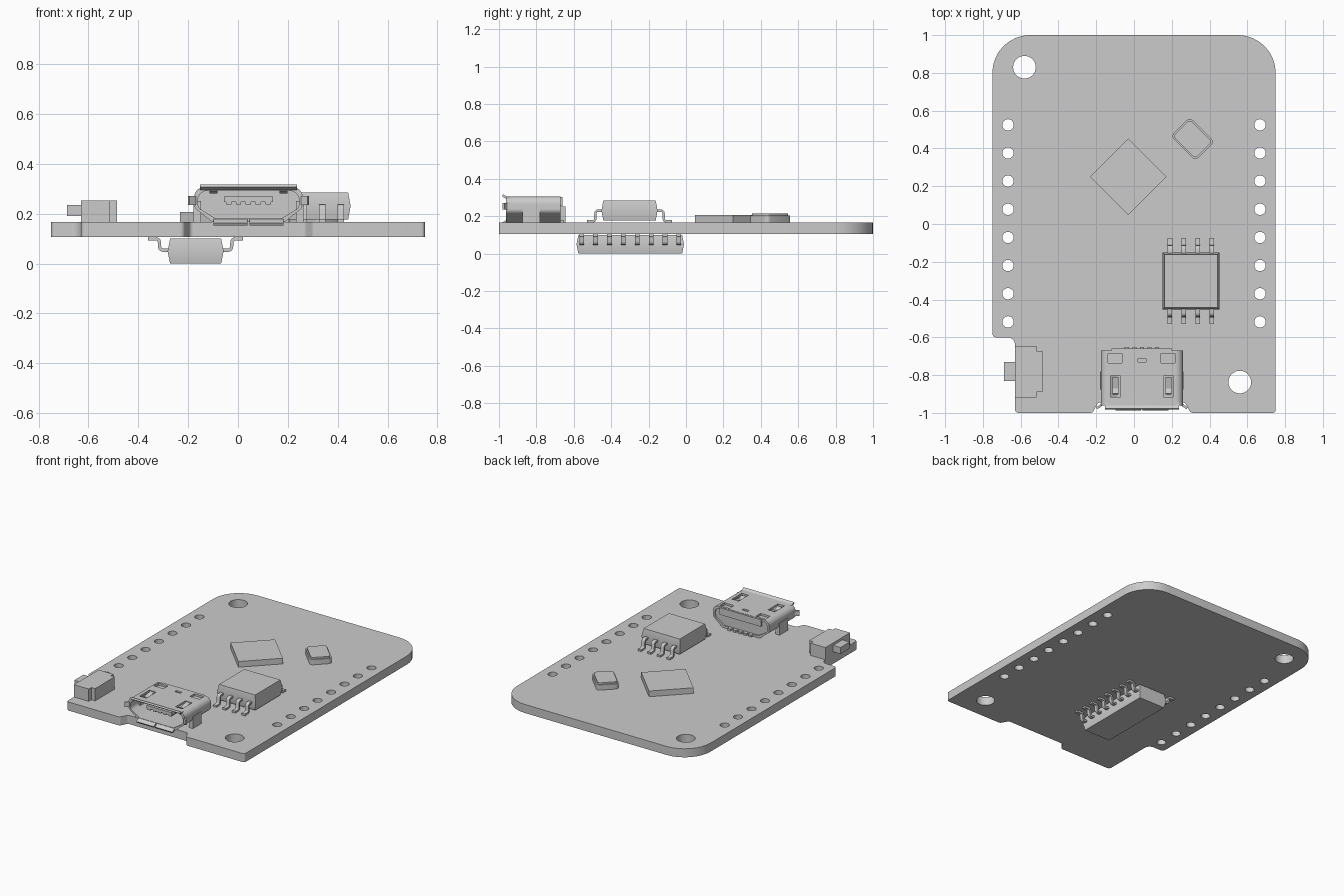
import bpy, bmesh, math
from mathutils import Vector, Matrix

if "Cube" in bpy.data.objects:
    bpy.data.objects.remove(bpy.data.objects["Cube"])

grey = bpy.data.materials.new("plain_grey")
grey.use_nodes = True
COLOUR = (0.6, 0.6, 0.6, 1)
grey.diffuse_color = COLOUR
grey.node_tree.nodes["Principled BSDF"].inputs["Base Color"].default_value = COLOUR
parts = []

# Board faces in z
Z0, Z1 = 0.106, 0.166


def add(name, bm):
    mesh = bpy.data.meshes.new(name)
    bmesh.ops.recalc_face_normals(bm, faces=bm.faces)
    bm.to_mesh(mesh)
    bm.free()
    mesh.materials.append(grey)
    ob = bpy.data.objects.new(name, mesh)
    bpy.context.collection.objects.link(ob)
    parts.append(ob)
    return ob


def fillet(corners, closed=True, n=8):
    """Round (x, y, radius) corners with arcs."""
    out, count = [], len(corners)
    for i, (x, y, r) in enumerate(corners):
        p = Vector((x, y))
        if r == 0 or (not closed and i in (0, count - 1)):
            out.append(p)
            continue
        a = (Vector(corners[i - 1][:2]) - p).normalized()
        b = (Vector(corners[(i + 1) % count][:2]) - p).normalized()
        half = a.angle(b) / 2
        centre = p + (a + b).normalized() * r / math.sin(half)
        u, v = ((p + d * r / math.tan(half) - centre).normalized() for d in (a, b))
        for k in range(n + 1):
            t = 2 * (math.pi / 2 - half)
            out.append(centre + r * (u * math.sin(t * (1 - k / n)) + v * math.sin(t * k / n))
                       / math.sin(t))
    return out


def circle(x, y, r, n=32):
    return [Vector((x + r * math.cos(2 * math.pi * k / n),
                    y + r * math.sin(2 * math.pi * k / n))) for k in range(n)]


def strip(path, thick):
    """Turn an open path into a thick outline."""
    sides = []
    for i, p in enumerate(path):
        a = path[max(i - 1, 0)]
        b = path[min(i + 1, len(path) - 1)]
        d = (b - a).normalized()
        sides.append(Vector((-d.y, d.x)) * thick / 2)
    return ([p + s for p, s in zip(path, sides)]
            + [p - s for p, s in zip(path, sides)][::-1])


PLANES = {
    "xy": (Matrix.Identity(4), 1),
    "xz": (Matrix.Rotation(math.pi / 2, 4, "X"), -1),
    "yz": (Matrix.Rotation(math.pi / 2, 4, "Z") @ Matrix.Rotation(math.pi / 2, 4, "X"), 1),
}


def plate(name, loops, lo, hi, plane="xy"):
    """Fill the loops (inner ones become holes) and extrude from lo to hi."""
    curve = bpy.data.curves.new(name, "CURVE")
    curve.dimensions, curve.fill_mode = "2D", "BOTH"
    curve.extrude = (hi - lo) / 2
    for loop in loops:
        s = curve.splines.new("POLY")
        s.points.add(len(loop) - 1)
        for pt, co in zip(s.points, loop):
            pt.co = (co.x, co.y, 0, 1)
        s.use_cyclic_u = True
    temp = bpy.data.objects.new(name, curve)
    bpy.context.collection.objects.link(temp)
    graph = bpy.context.evaluated_depsgraph_get()
    mesh = bpy.data.meshes.new_from_object(temp.evaluated_get(graph))
    bm = bmesh.new()
    bm.from_mesh(mesh)
    bpy.data.objects.remove(temp)
    bpy.data.curves.remove(curve)
    bpy.data.meshes.remove(mesh)
    bmesh.ops.remove_doubles(bm, verts=bm.verts, dist=1e-5)
    turn, sign = PLANES[plane]
    bm.transform(turn @ Matrix.Translation((0, 0, sign * (lo + hi) / 2)))
    return add(name, bm)


def box_into(bm, x0, x1, y0, y1, z0, z1):
    m = Matrix.Translation(((x0 + x1) / 2, (y0 + y1) / 2, (z0 + z1) / 2))
    bmesh.ops.create_cube(bm, size=1, matrix=m @ Matrix.Diagonal((x1 - x0, y1 - y0, z1 - z0, 1)))


def boxes(name, *spans):
    bm = bmesh.new()
    for s in spans:
        box_into(bm, *s)
    return add(name, bm)


def chip_body(name, x, y, sx, sy, z0, z1, draft):
    """Moulded block, widest at its middle."""
    bm = bmesh.new()
    box_into(bm, x - sx / 2, x + sx / 2, y - sy / 2, y + sy / 2, z0, z1)
    mid = (z0 + z1) / 2
    bmesh.ops.bisect_plane(bm, geom=bm.verts[:] + bm.edges[:] + bm.faces[:],
                           plane_co=(0, 0, mid), plane_no=(0, 0, 1))
    for v in bm.verts:
        if abs(v.co.z - mid) > 0.01:
            v.co.x -= math.copysign(draft, v.co.x - x)
            v.co.y -= math.copysign(draft, v.co.y - y)
    return add(name, bm)


def lead(name, start, s, mid, foot, at, plane):
    """Bent chip leg: out of the body, along z, then a flat foot."""
    path = fillet([(start - s * 0.02, mid, 0), (start + s * 0.031, mid, 0.014),
                   (start + s * 0.034, foot, 0.014), (start + s * 0.078, foot, 0)], False, 4)
    plate(name, [strip(path, 0.013)], at - 0.0125, at + 0.0125, plane)


# Circuit board with rounded corners, notches and drilled holes
outline = fillet([(-0.75, 1, 0.2), (0.75, 1, 0.2), (0.75, -1, 0.015), (0.3, -1, 0.02),
                  (0.27, -0.945, 0.02), (-0.19, -0.945, 0.02), (-0.22, -1, 0.02),
                  (-0.63, -1, 0.02), (-0.63, -0.6, 0.04), (-0.75, -0.6, 0.02)])
mounts = [(-0.58, 0.83), (0.56, -0.837)]
pins = [(sx * 0.667, 0.525 - 0.149 * k) for sx in (-1, 1) for k in range(8)]
plate("circuit_board", [outline] + [circle(x, y, 0.06) for x, y in mounts]
      + [circle(x, y, 0.03, 24) for x, y in pins], Z0, Z1)

# Eight-leg chip on top
chip_body("memory_chip", 0.302, -0.302, 0.3, 0.3, 0.177, 0.284, 0.01)
for k in range(4):
    for s in (-1, 1):
        lead("memory_chip_leg", -0.302 + s * 0.15, s, 0.23, 0.1725, 0.19 + 0.074 * k, "yz")

# Sixteen-leg chip underneath
chip_body("serial_chip", -0.17, -0.298, 0.225, 0.575, 0.0, 0.1, 0.01)
for k in range(8):
    for s in (-1, 1):
        lead("serial_chip_leg", -0.17 + s * 0.1125, s, 0.053, 0.0995, -0.558 + 0.0743 * k, "xz")

# Square processor turned to a diamond
plate("processor", [circle(-0.03, 0.25, 0.203, 4)], Z1, 0.206)


# Crystal with ceramic base and metal lid
def turned_rect(x, y, a, b, r):
    pts = fillet([(-a, -b, r), (a, -b, r), (a, b, r), (-a, b, r)], n=4)
    turn = Matrix.Rotation(-math.radians(45), 2)
    return [turn @ p + Vector((x, y)) for p in pts]


plate("crystal_base", [turned_rect(0.31, 0.45, 0.092, 0.071, 0.022)], Z1, 0.203)
plate("crystal_lid", [turned_rect(0.31, 0.45, 0.084, 0.063, 0.018)], 0.203, 0.214)

# Side push switch
boxes("switch_body", (-0.63, -0.515, -0.918, -0.645, Z1, 0.252),
      (-0.52, -0.485, -0.89, -0.673, Z1, 0.252))
boxes("switch_button", (-0.687, -0.625, -0.832, -0.73, 0.19, 0.235))

# Connector shell: hollow tapered tube
CX = 0.042


def shell_loop(t):
    return fillet([(CX + sx * (w - t), z + t * dz, r) for sx, w, z, dz, r in (
        (-1, 0.218, 0.306, -1, 0.04), (1, 0.218, 0.306, -1, 0.04), (1, 0.218, 0.225, 0, 0.03),
        (1, 0.145, 0.166, 1, 0.02), (-1, 0.145, 0.166, 1, 0.02), (-1, 0.218, 0.225, 0, 0.03))])


shell = plate("connector_shell", [shell_loop(0), shell_loop(0.014)], -0.962, -0.67, "xz")
cuts = [(CX - 0.022, CX + 0.022, -0.73, -0.712, 0.28, 0.33)]
for s in (-1, 1):
    x = CX + s * 0.14
    cuts += [(x - 0.026, x + 0.026, -0.915, -0.805, 0.28, 0.33),
             (x - 0.04, x + 0.035, -0.735, -0.685, 0.28, 0.33)]
cutter = boxes("shell_cutter", *cuts)
cutter.hide_render = True
cut = shell.modifiers.new("slots", "BOOLEAN")
cut.operation, cut.object, cut.solver = "DIFFERENCE", cutter, "EXACT"
bpy.context.view_layer.objects.active = shell
bpy.ops.object.modifier_apply(modifier=cut.name)
parts.remove(cutter)
bpy.data.objects.remove(cutter)

# Flared lips around the connector mouth
top_lip = fillet([(-0.945, 0.299, 0), (-0.962, 0.3, 0.01), (-0.98, 0.312, 0)], False, 4)
plate("top_lip", [strip(top_lip, 0.012)], CX - 0.195, CX + 0.195, "yz")
low_lip = fillet([(-0.945, 0.173, 0), (-0.962, 0.172, 0.01), (-0.985, 0.158, 0)], False, 4)
finger = [Vector((-0.81, 0.3)), Vector((-0.87, 0.286)), Vector((-0.9, 0.296))]
for s in (-1, 1):
    a, b = sorted((CX + s * 0.004, CX + s * 0.14))
    plate("bottom_lip", [strip(low_lip, 0.012)], a, b, "yz")
    side = fillet([(CX + s * 0.212, -0.93, 0), (CX + s * 0.212, -0.958, 0.015),
                   (CX + s * 0.24, -0.975, 0)], False, 4)
    plate("side_lip", [strip(side, 0.012)], 0.235, 0.27)
    # Spring fingers in the top slots and solder tabs on the sides
    plate("spring_finger", [strip(finger, 0.01)], CX + s * 0.14 - 0.016, CX + s * 0.14 + 0.016, "yz")
    a, b = sorted((CX + s * 0.19, CX + s * 0.221))
    boxes("solder_tab", (a, b, -0.875, -0.78, Z1, 0.25))

# Connector insert, tongue, contacts and rear pins
plate("connector_insert", [shell_loop(0.014)], -0.76, -0.68, "xz")
boxes("connector_tongue", (CX - 0.098, CX + 0.098, -0.935, -0.75, 0.247, 0.268))
contacts = [CX + 0.04 * k for k in range(-2, 3)]
boxes("connector_contacts", *[(x - 0.011, x + 0.011, -0.93, -0.75, 0.236, 0.248) for x in contacts])
boxes("connector_pins", *[(x - 0.011, x + 0.011, -0.69, -0.652, Z1, 0.18) for x in contacts])
boxes("connector_rear_flap", (CX - 0.16, CX + 0.16, -0.675, -0.66, 0.255, 0.304))

# Smooth rounded walls, keep hard edges
bpy.ops.object.select_all(action="DESELECT")
for ob in parts:
    ob.select_set(True)
bpy.context.view_layer.objects.active = parts[0]
bpy.ops.object.shade_smooth_by_angle(angle=math.radians(30))
